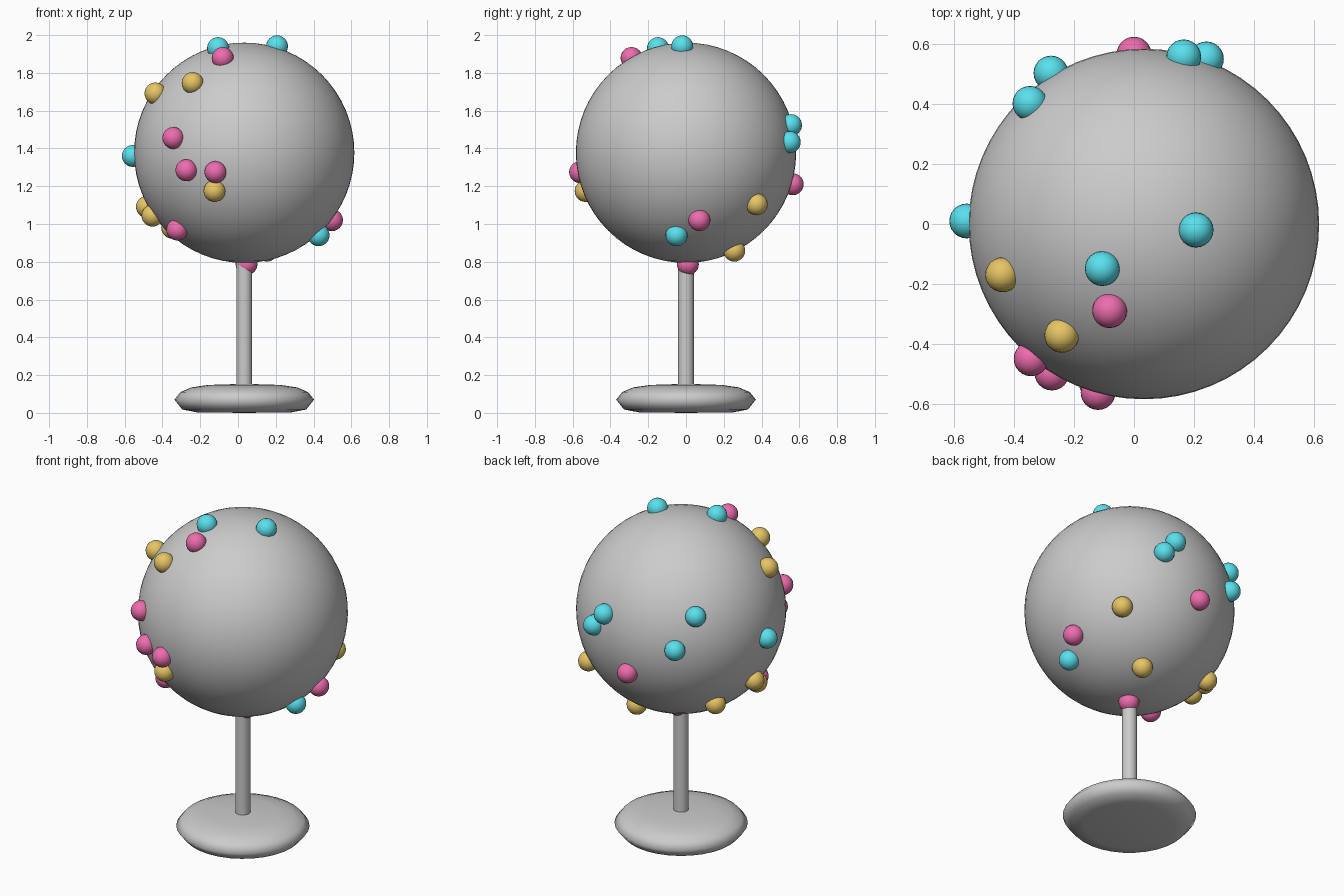
import bpy, bmesh, math
from mathutils import Vector

if "Cube" in bpy.data.objects:
    bpy.data.objects.remove(bpy.data.objects["Cube"])

CENTER = Vector((0.033, 0.0, 1.377))
R_GLOBE, R_PIN, R_SEAT = 0.583, 0.058, 0.59


def material(name, color):
    m = bpy.data.materials.new(name)
    m.diffuse_color = (*color, 1)
    m.use_nodes = True
    m.node_tree.nodes["Principled BSDF"].inputs["Base Color"].default_value = m.diffuse_color
    return m


def ball(name, loc, radius, segs, rings, mat=None):
    bpy.ops.mesh.primitive_uv_sphere_add(segments=segs, ring_count=rings, radius=radius, location=loc)
    ob = bpy.context.object
    ob.name = name
    bpy.ops.object.shade_smooth()
    if mat:
        ob.data.materials.append(mat)
    return ob


# globe
ball("globe", CENTER, R_GLOBE, 64, 32)

# post
bpy.ops.mesh.primitive_cylinder_add(vertices=32, radius=0.042, depth=0.75, location=(0.033, 0, 0.475))
bpy.context.object.name = "post"
bpy.ops.object.shade_smooth_by_angle()

# base: rounded disc turned from a profile
profile = [(0, 0.0), (0.25, 0.003), (0.328, 0.018), (0.37, 0.07),
           (0.338, 0.11), (0.28, 0.135), (0.19, 0.148), (0, 0.154)]
bm = bmesh.new()
pts = [bm.verts.new((r, 0, z)) for r, z in profile]
edges = [bm.edges.new(p) for p in zip(pts, pts[1:])]
bmesh.ops.spin(bm, geom=pts + edges, axis=(0, 0, 1), cent=(0, 0, 0), steps=32, angle=math.tau)
bmesh.ops.remove_doubles(bm, verts=bm.verts, dist=0.0005)
bmesh.ops.recalc_face_normals(bm, faces=bm.faces)
mesh = bpy.data.meshes.new("base")
bm.to_mesh(mesh)
bm.free()
base = bpy.data.objects.new("base", mesh)
base.location.x = 0.033
bpy.context.collection.objects.link(base)
for p in mesh.polygons:
    p.use_smooth = True

# pins: directions from the globe centre, seated on its surface
pins = {
    "pink": ((0.85, 0.15, 0.42), [
        (-.116, -.293, .51), (-.374, -.447, .078), (-.305, -.494, -.092), (-.152, -.559, -.102),
        (-.353, -.239, -.405), (.465, .071, -.357), (-.033, .566, -.167), (.012, .01, -.588)]),
    "cyan": ((0.1, 0.75, 0.85), [
        (.174, -.02, .565), (-.138, -.148, .552), (-.59, .01, -.017), (-.308, .5, .02),
        (-.378, .4, .207), (.132, .554, .146), (.207, .547, .056), (.394, -.05, -.437)]),
    "gold": ((0.8, 0.56, 0.13), [
        (-.273, -.37, .369), (-.473, -.17, .316), (-.157, -.53, -.202), (-.517, .03, -.287),
        (-.485, -.04, -.332), (-.385, .215, -.4), (.364, .373, -.272), (.12, .255, -.517)]),
}
for name, (color, dirs) in pins.items():
    mat = material(name, color)
    for i, d in enumerate(dirs):
        ball(f"{name}_pin_{i + 1}", CENTER + Vector(d).normalized() * R_SEAT, R_PIN, 24, 12, mat)
